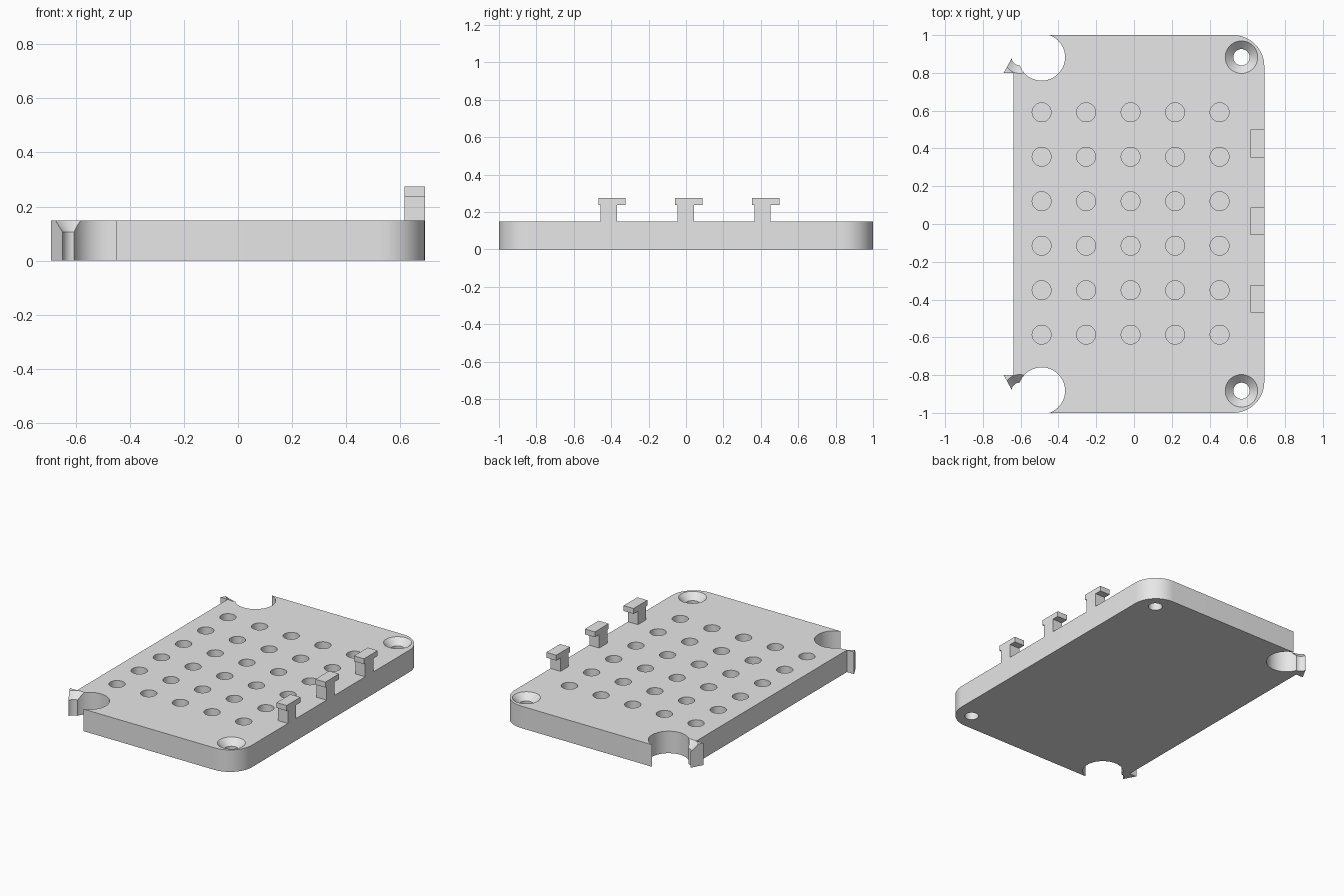
import bpy, bmesh
from math import cos, sin, pi

cube = bpy.data.objects.get("Cube")
if cube:
    bpy.data.objects.remove(cube, do_unlink=True)

TOP = 0.148      # plate thickness
EDGE = 0.69      # right-hand edge of the plate

grey = bpy.data.materials.new("plain grey")
grey.use_nodes = True
grey.diffuse_color = (0.8, 0.8, 0.8, 1)
grey.node_tree.nodes["Principled BSDF"].inputs["Base Color"].default_value = (0.8, 0.8, 0.8, 1)


def finish(bm, name):
    """Turn a bmesh into a grey object with clean normals."""
    bmesh.ops.recalc_face_normals(bm, faces=bm.faces)
    mesh = bpy.data.meshes.new(name)
    bm.to_mesh(mesh)
    bm.free()
    mesh.materials.append(grey)
    obj = bpy.data.objects.new(name, mesh)
    bpy.context.collection.objects.link(obj)
    return obj


def prism(name, outline, shift):
    """Extrude a closed outline of 3D points along a vector."""
    bm = bmesh.new()
    face = bm.faces.new([bm.verts.new(p) for p in outline])
    new = bmesh.ops.extrude_face_region(bm, geom=[face])["geom"]
    bmesh.ops.translate(bm, vec=shift, verts=[g for g in new if isinstance(g, bmesh.types.BMVert)])
    return finish(bm, name)


def lathe(bm, cx, cy, profile, sides):
    """Add a capped round solid from (radius, height) pairs."""
    rings = [[bm.verts.new((cx + r * cos(2 * pi * i / sides), cy + r * sin(2 * pi * i / sides), z))
              for i in range(sides)] for r, z in profile]
    for low, high in zip(rings, rings[1:]):
        for i in range(sides):
            j = (i + 1) % sides
            bm.faces.new((low[i], low[j], high[j], high[i]))
    bm.faces.new(rings[0][::-1])
    bm.faces.new(rings[-1])


def cut(target, cutter):
    cutter.hide_render = True
    mod = target.modifiers.new("cut", 'BOOLEAN')
    mod.operation, mod.solver, mod.object = 'DIFFERENCE', 'EXACT', cutter
    bpy.ops.object.select_all(action='DESELECT')
    bpy.context.view_layer.objects.active = target
    target.select_set(True)
    bpy.ops.object.modifier_apply(modifier=mod.name)
    bpy.data.objects.remove(cutter, do_unlink=True)


# Plate: rounded right corners, pointed tabs on the left, mirrored front to back
radius, steps = 0.165, 14
half = [(EDGE - radius + radius * cos(pi / 2 * i / steps),
         1 - radius + radius * sin(pi / 2 * i / steps)) for i in range(steps + 1)]
half += [(-0.46, 1), (-0.49, 0.88), (-0.605, 0.88), (-0.646, 0.88), (-EDGE, 0.8), (-0.637, 0.8)]
outline = half + [(x, -y) for x, y in reversed(half)]
plate = prism("base_plate", [(x, y, 0) for x, y in outline], (0, 0, TOP))

# Round corner notches and the grid of blind holes
bm = bmesh.new()
for side in (-1, 1):
    lathe(bm, -0.489, side * 0.883, [(0.124, -0.1), (0.124, 0.3)], 64)
for col in range(5):
    for row in range(6):
        lathe(bm, -0.489 + 0.2355 * col, -0.586 + 0.2355 * row, [(0.05, 0.05), (0.05, 0.3)], 40)
cut(plate, finish(bm, "hole_cutter"))

# Countersunk screw holes; the left pair only grazes the tabs
bm = bmesh.new()
for side in (-1, 1):
    for x in (-0.605, 0.569):
        lathe(bm, x, side * 0.883, [(0.043, -0.1), (0.043, 0.106), (0.129, 0.19)], 48)
cut(plate, finish(bm, "screw_cutter"))

bpy.ops.object.shade_smooth_by_angle(angle=pi / 6)

# T-shaped hooks along the right edge
for name, y in (("front", -0.396), ("middle", 0.015), ("back", 0.426)):
    stem, cap, neck, tip = (y - 0.06, y + 0.027), (y - 0.073, y + 0.073), 0.238, 0.274
    tee = [(stem[0], TOP), (stem[1], TOP), (stem[1], neck), (cap[1], neck),
           (cap[1], tip), (cap[0], tip), (cap[0], neck), (stem[0], neck)]
    prism(name + "_hook", [(0.616, py, pz) for py, pz in tee], (EDGE - 0.616, 0, 0))
